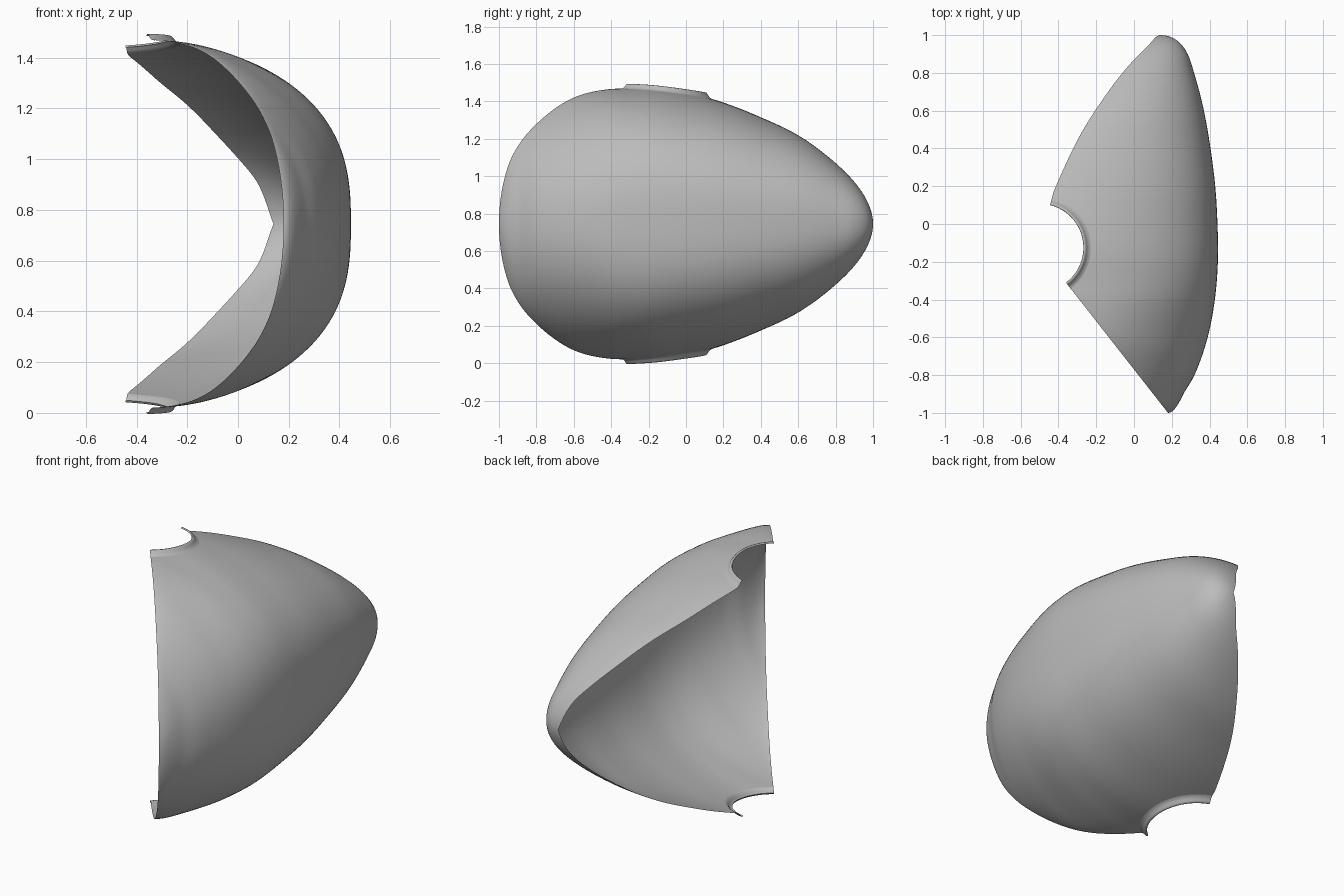
import bpy, bmesh, math

if "Cube" in bpy.data.objects:
    bpy.data.objects.remove(bpy.data.objects["Cube"])

MID = 0.745                      # height of the mirror plane
CX, CY, R = -0.5, -0.125, 0.27   # round side opening
A0, A1 = math.radians(-53), math.radians(76)

# section controls along the length: (y, value)
WIDTH = [(-1, .18), (-.9, .262), (-.8, .32), (-.6, .39), (-.4, .428), (-.2, .444), (0, .442),
         (.2, .43), (.4, .405), (.6, .37), (.8, .318), (.9, .284), (.97, .23), (1, .14)]
HEIGHT = [(-1, 1.03), (-.95, 1.0), (-.9, .95), (-.8, .89), (-.6, .844), (-.4, .787), (-.3, .76),
          (-.1, .727), (.1, .683), (.4, .622), (.6, .592), (.8, .542), (.9, .516), (1, .46)]
EDGE = [(-.25, -.407), (-.1, -.48), (0, -.485), (.11, -.45), (.32, -.36), (.48, -.28),
        (.7, -.137), (.87, 0), (.95, .08), (1, .14)]
POW_X = [(-1, 1), (-.6, 1.35), (-.2, 2), (1, 2)]
POW_Z = [(-1, 2), (-.6, 2.25), (-.2, 2.7), (.3, 2.6), (1, 2)]


def interp(table, y):
    """Smooth interpolation, using asin(y) so that the ends stay round."""
    p = [(math.asin(a), b) for a, b in table]
    x = min(max(math.asin(max(-1, min(1, y))), p[0][0]), p[-1][0])
    i = 0
    while i < len(p) - 2 and x > p[i + 1][0]:
        i += 1

    def slope(k):
        a, b = p[max(k - 1, 0)], p[min(k + 1, len(p) - 1)]
        return (b[1] - a[1]) / (b[0] - a[0])
    (x0, v0), (x1, v1) = p[i], p[i + 1]
    d = x1 - x0
    s = (x - x0) / d
    return ((2*s**3 - 3*s**2 + 1) * v0 + (s**3 - 2*s*s + s) * d * slope(i)
            + (3*s*s - 2*s**3) * v1 + (s**3 - s*s) * d * slope(i + 1))


def section(y):
    edge = 0.18 - 0.783 * (y + 1) if y < -.25 else interp(EDGE, y)
    half = interp(HEIGHT, y) * math.sqrt(max(0, 1 - y * y))
    return edge, max(edge, interp(WIDTH, y)), half, interp(POW_X, y), interp(POW_Z, y)


def half_height(x, y):
    edge, wide, half, a, b = section(y)
    t = min(1, max(0, (x - edge) / max(wide - edge, 1e-6)))
    return half * (1 - t ** a) ** (1 / b)


def grid_object(name, rows_list, mat):
    bm = bmesh.new()
    for rows in rows_list:
        vs = [[bm.verts.new(c) for c in row] for row in rows]
        for r0, r1 in zip(vs, vs[1:]):
            for j in range(len(r0) - 1):
                bm.faces.new((r0[j], r1[j], r1[j + 1], r0[j + 1]))
    bmesh.ops.remove_doubles(bm, verts=bm.verts[:], dist=1e-5)
    bmesh.ops.dissolve_degenerate(bm, edges=bm.edges[:], dist=1e-6)
    me = bpy.data.meshes.new(name)
    bm.to_mesh(me)
    bm.free()
    me.materials.append(mat)
    ob = bpy.data.objects.new(name, me)
    bpy.context.collection.objects.link(ob)
    for f in me.polygons:
        f.use_smooth = True
    return ob


grey = bpy.data.materials.new("plain grey")
grey.diffuse_color = (0.5, 0.5, 0.5, 1)
grey.use_nodes = True
grey.node_tree.nodes["Principled BSDF"].inputs["Base Color"].default_value = grey.diffuse_color

# curved shell, lofted front to back with the opening trimmed out
lo, hi = CY + R * math.sin(A0), CY + R * math.sin(A1)
ys = [-math.cos(math.pi * i / 110) for i in range(111)]
ys = sorted([y for y in ys if min(abs(y - lo), abs(y - hi)) > .006] + [lo, hi])
N = 80
shell = []
for y in ys:
    edge, wide, half, a, b = section(y)
    start = edge
    if lo <= y <= hi:
        start = max(edge, CX + math.sqrt(R * R - (y - CY) ** 2))
    t0 = (start - edge) / max(wide - edge, 1e-6)
    wmax = (1 - t0 ** a) ** (1 / b)
    row = []
    for j in range(N + 1):
        w = wmax * math.sin(math.pi * (j / N - .5))
        x = edge + (wide - edge) * max(0, 1 - abs(w) ** b) ** (1 / a)
        row.append((x, y, MID + half * w))
    shell.append(row)
grid_object("curved_shell", [shell], grey)

# flared lips round the upper and lower halves of the opening
LIP = [(.272, 0), (.262, .003), (.253, .010), (.247, .019), (.241, .024), (.234, .024), (.232, .016)]
lips = []
for side in (1, -1):
    rows = []
    for r, dz in LIP:
        row = []
        for k in range(41):
            ang = A0 + (A1 - A0) * k / 40
            x, y = CX + r * math.cos(ang), CY + r * math.sin(ang)
            row.append((x, y, MID + side * (half_height(x, y) + dz)))
        rows.append(row if side == -1 else row[::-1])
    lips.append(rows)
lip = grid_object("opening_lips", lips, grey)

# make the lip faces point away from the mirror plane
bm = bmesh.new()
bm.from_mesh(lip.data)
bm.faces.ensure_lookup_table()
flip = []
for f in bm.faces:
    c = f.calc_center_median()
    radial = math.hypot(c.x - CX, c.y - CY)
    outward = f.normal.z * (1 if c.z > MID else -1)
    if radial > .236 and outward < 0:
        flip.append(f)
    elif radial <= .236 and f.normal.x * (CX - c.x) + f.normal.y * (CY - c.y) < 0:
        flip.append(f)
bmesh.ops.reverse_faces(bm, faces=flip)
bm.to_mesh(lip.data)
bm.free()
